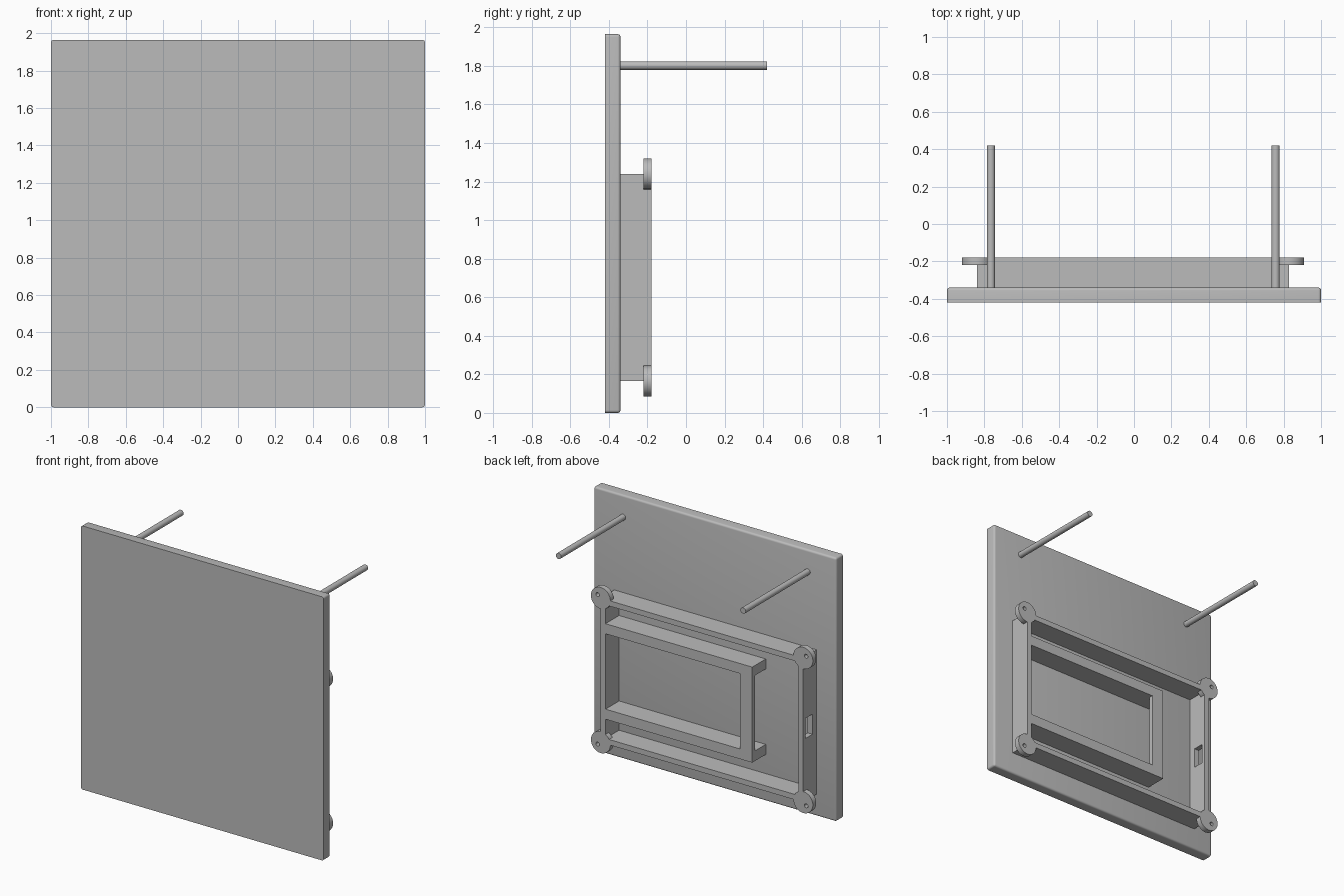
import bpy, bmesh, math
from mathutils import Matrix, Vector

cube = bpy.data.objects.get("Cube")
if cube:
    bpy.data.objects.remove(cube, do_unlink=True)

GREY = (0.5, 0.5, 0.5, 1.0)
grey = bpy.data.materials.new("plain_grey")
grey.use_nodes = True
grey.diffuse_color = GREY
grey.node_tree.nodes["Principled BSDF"].inputs["Base Color"].default_value = GREY


def add_object(name, bm):
    mesh = bpy.data.meshes.new(name)
    bm.to_mesh(mesh)
    bm.free()
    mesh.materials.append(grey)
    ob = bpy.data.objects.new(name, mesh)
    bpy.context.collection.objects.link(ob)
    return ob


def box(name, x, y, z):
    """Box from (low, high) ranges on each axis."""
    bm = bmesh.new()
    size = Vector((x[1] - x[0], y[1] - y[0], z[1] - z[0]))
    mid = Vector((sum(x), sum(y), sum(z))) / 2
    bmesh.ops.create_cube(bm, size=1, matrix=Matrix.Translation(mid) @ Matrix.Diagonal(size).to_4x4())
    return add_object(name, bm)


def rod(name, x, z, y, radius, sides=32):
    """Cylinder lying along y."""
    bm = bmesh.new()
    place = Matrix.Translation((x, sum(y) / 2, z)) @ Matrix.Rotation(math.pi / 2, 4, "X")
    bmesh.ops.create_cone(bm, cap_ends=True, segments=sides, radius1=radius,
                          radius2=radius, depth=y[1] - y[0], matrix=place)
    return add_object(name, bm)


def activate(ob):
    bpy.ops.object.select_all(action="DESELECT")
    ob.select_set(True)
    bpy.context.view_layer.objects.active = ob


def cut(ob, cutter):
    """Subtract the cutter from the object, then remove the cutter."""
    mod = ob.modifiers.new("cut", "BOOLEAN")
    mod.operation, mod.object, mod.solver = "DIFFERENCE", cutter, "EXACT"
    activate(ob)
    bpy.ops.object.modifier_apply(modifier=mod.name)
    bpy.data.objects.remove(cutter, do_unlink=True)


def smooth(ob):
    activate(ob)
    bpy.ops.object.shade_smooth_by_angle(angle=math.radians(35))


FRONT, FACE, BACK = -0.42, -0.34, -0.18
LEFT, RIGHT, LOW, HIGH = 0.83, -0.84, 0.165, 1.24
WALL = 0.04
DEPTH = (FACE - 0.005, BACK)

# Panel, rounded at the corners and around the back rim
panel = box("panel", (-1, 1), (FRONT, FACE), (0, 1.965))
bm = bmesh.new()
bm.from_mesh(panel.data)
rim = [e for e in bm.edges if max(v.co.y for v in e.verts) > FACE - 0.001]
bmesh.ops.bevel(bm, geom=rim, offset=0.015, segments=4, profile=0.5, affect="EDGES")
bm.to_mesh(panel.data)
bm.free()
smooth(panel)

# Two pegs
for name, x in (("left_peg", 0.757), ("right_peg", -0.765)):
    smooth(rod(name, x, 1.802, (FACE - 0.005, 0.42), 0.022))

# Rectangular frame, with a slot through its right wall
frame = box("rear_frame", (RIGHT, LEFT), DEPTH, (LOW, HIGH))
cut(frame, box("frame_opening", (RIGHT + WALL, LEFT - WALL), (-0.5, 0), (LOW + WALL, HIGH - WALL)))
cut(frame, box("slot", (RIGHT - 0.1, RIGHT + 0.1), (-0.29, -0.21), (0.63, 0.78)))

# Drilled round lugs at the frame corners, holes set outward
for side, x, dx in (("left", LEFT, 0.025), ("right", RIGHT, -0.025)):
    for level, z, dz in (("lower", LOW, -0.02), ("upper", HIGH, 0.02)):
        lug = rod(f"{level}_{side}_lug", x, z, (-0.22, BACK), 0.08, 48)
        cut(lug, rod("hole", x + dx, z + dz, (-0.3, 0), 0.015, 16))
        smooth(lug)

# Inner bracket: two deep rails joined by a thin strap
END, BOTTOM, TOP, RAIL = -0.42, 0.348, 1.06, 0.075
box("upper_rail", (END, LEFT - WALL), DEPTH, (TOP - RAIL, TOP))
box("lower_rail", (END, LEFT - WALL), DEPTH, (BOTTOM, BOTTOM + RAIL))
box("rail_strap", (END, END + 0.1), (BACK - 0.03, BACK), (BOTTOM + RAIL, TOP - RAIL))
